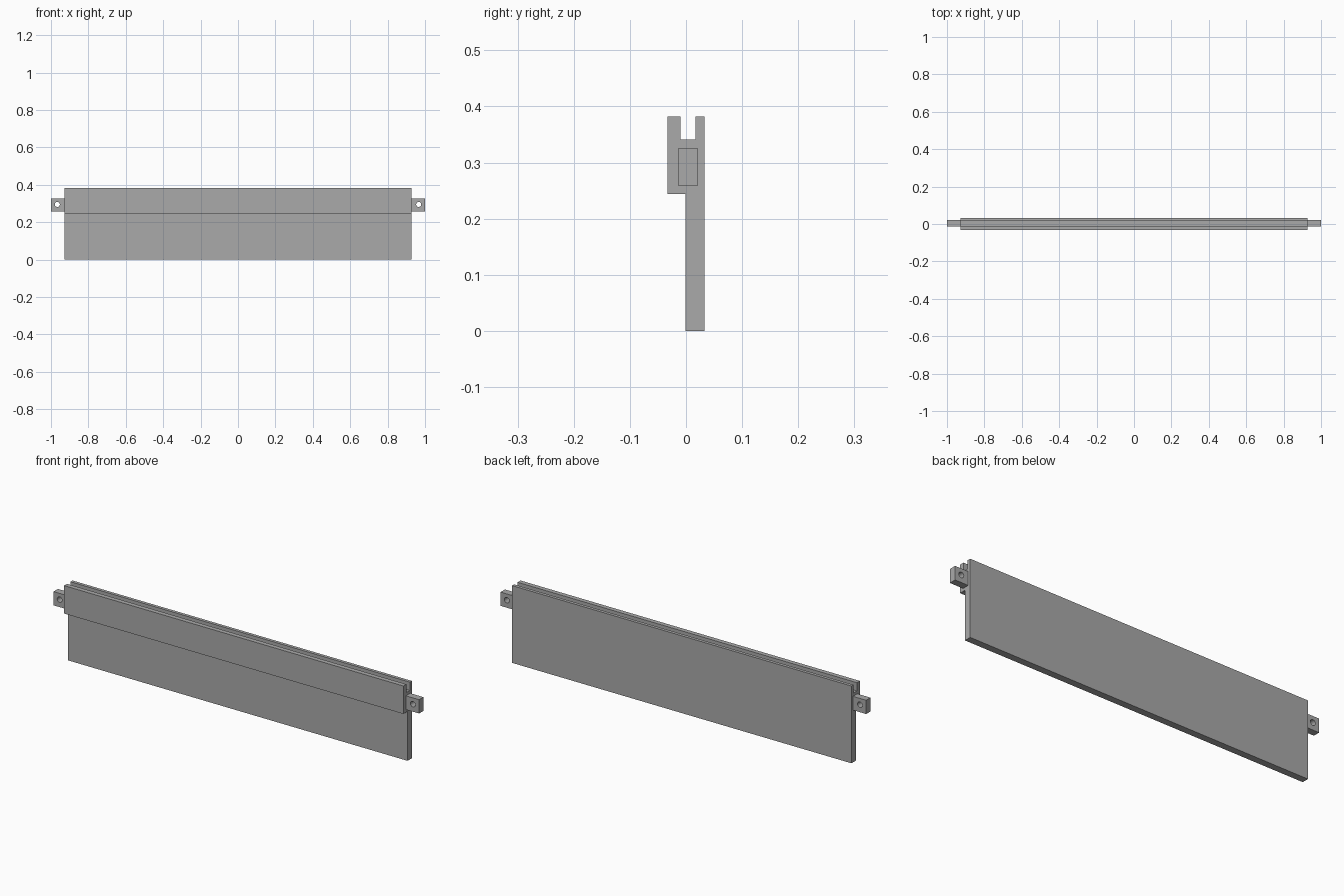
import bpy
import bmesh
from math import radians
from mathutils import Matrix

cube = bpy.data.objects.get("Cube")
if cube:
    bpy.data.objects.remove(cube, do_unlink=True)

grey = bpy.data.materials.new("plain grey")
grey.use_nodes = True
colour = (0.4, 0.4, 0.4, 1.0)
grey.diffuse_color = colour
grey.node_tree.nodes["Principled BSDF"].inputs["Base Color"].default_value = colour

HALF_LENGTH = 0.928


def finish(bm, name):
    bmesh.ops.recalc_face_normals(bm, faces=bm.faces)
    mesh = bpy.data.meshes.new(name)
    bm.to_mesh(mesh)
    bm.free()
    mesh.materials.append(grey)
    obj = bpy.data.objects.new(name, mesh)
    bpy.context.collection.objects.link(obj)
    return obj


def extrude_along_x(name, profile, x0, x1):
    """Sweep a closed (y, z) outline from x0 to x1."""
    bm = bmesh.new()
    face = bm.faces.new([bm.verts.new((x0, y, z)) for y, z in profile])
    swept = bmesh.ops.extrude_face_region(bm, geom=[face])["geom"]
    verts = [v for v in swept if isinstance(v, bmesh.types.BMVert)]
    bmesh.ops.translate(bm, verts=verts, vec=(x1 - x0, 0, 0))
    return finish(bm, name)


# Panel with thick grooved head rail
extrude_along_x("grooved_panel", [
    (-0.001, 0), (0.033, 0), (0.033, 0.382), (0.017, 0.382),
    (0.017, 0.341), (-0.010, 0.341), (-0.010, 0.382), (-0.033, 0.382),
    (-0.033, 0.244), (-0.001, 0.244)], -HALF_LENGTH, HALF_LENGTH)

# End lugs, each drilled front to back
lug_outline = [(-0.0135, 0.258), (0.0205, 0.258), (0.0205, 0.326), (-0.0135, 0.326)]
for name, side in (("left", 1), ("right", -1)):
    lug = extrude_along_x(name + "_lug", lug_outline, side * HALF_LENGTH, side)

    bm = bmesh.new()
    bmesh.ops.create_cone(
        bm, cap_ends=True, segments=32, radius1=0.0135, radius2=0.0135, depth=0.2,
        matrix=Matrix.Translation((side * 0.966, 0, 0.295)) @ Matrix.Rotation(radians(90), 4, "X"))
    cutter = finish(bm, name + "_hole_cutter")
    cutter.hide_render = True

    hole = lug.modifiers.new("hole", "BOOLEAN")
    hole.operation = "DIFFERENCE"
    hole.solver = "EXACT"
    hole.object = cutter

    bpy.ops.object.select_all(action="DESELECT")
    lug.select_set(True)
    bpy.context.view_layer.objects.active = lug
    bpy.ops.object.modifier_apply(modifier=hole.name)
    bpy.data.objects.remove(cutter, do_unlink=True)
    bpy.ops.object.shade_smooth_by_angle(angle=radians(30))
